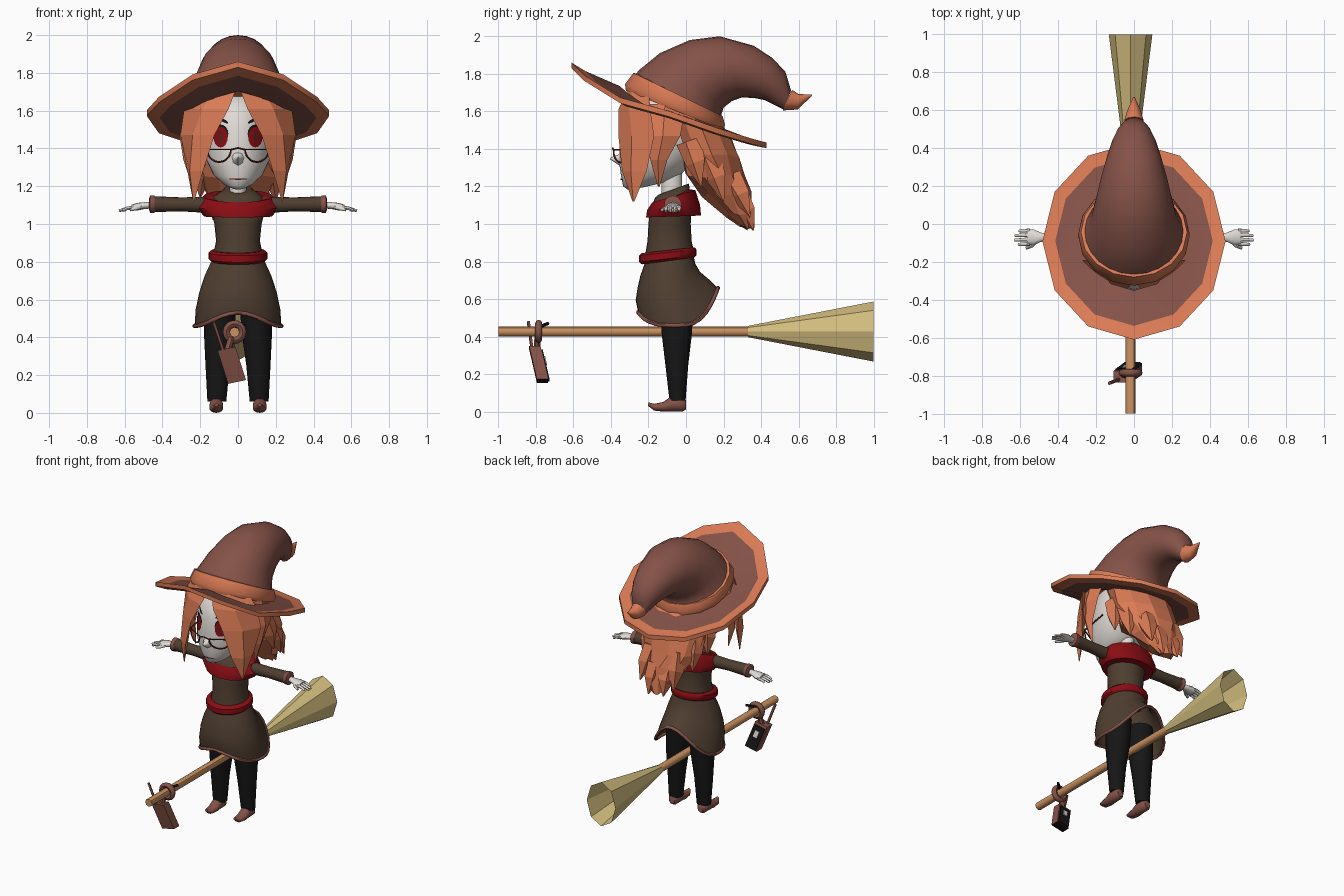
import bpy, bmesh, math, random
from mathutils import Vector
from mathutils.bvhtree import BVHTree

if "Cube" in bpy.data.objects:
    bpy.data.objects.remove(bpy.data.objects["Cube"])

random.seed(4)
TAU = 2 * math.pi


def material(name, r, g, b):
    m = bpy.data.materials.new(name)
    m.diffuse_color = (r, g, b, 1)
    m.use_nodes = True
    m.node_tree.nodes["Principled BSDF"].inputs["Base Color"].default_value = m.diffuse_color
    return m


HAT = material("hat brown", .235, .085, .065)
ORANGE = material("orange", .70, .195, .09)
DRESS = material("dress brown", .078, .048, .03)
RED = material("red", .25, .004, .007)
SKIN = material("pale skin", .74, .70, .66)
BLACK = material("black", .008, .008, .008)
WOOD = material("wood", .60, .29, .12)
STRAW = material("straw", .65, .51, .21)
DARK_RED = material("dark red", .11, .015, .012)


def finish(ob, mats, smooth):
    for m in mats:
        ob.data.materials.append(m)
    bm = bmesh.new()
    bm.from_mesh(ob.data)
    bmesh.ops.recalc_face_normals(bm, faces=bm.faces)
    bm.to_mesh(ob.data)
    bm.free()
    if smooth:
        bpy.ops.object.select_all(action='DESELECT')
        bpy.context.view_layer.objects.active = ob
        ob.select_set(True)
        bpy.ops.object.shade_smooth_by_angle(angle=math.radians(45))
    return ob


def mesh(name, verts, faces, mats, smooth=True):
    me = bpy.data.meshes.new(name)
    me.from_pydata([tuple(v) for v in verts], [], faces)
    ob = bpy.data.objects.new(name, me)
    bpy.context.collection.objects.link(ob)
    return finish(ob, mats, smooth)


def bridge(name, rings, mat, smooth=True, caps=True):
    """Skin a list of equal closed rings."""
    n = len(rings[0])
    verts = [p for r in rings for p in r]
    faces = [(i * n + k, i * n + (k + 1) % n, (i + 1) * n + (k + 1) % n, (i + 1) * n + k)
             for i in range(len(rings) - 1) for k in range(n)]
    if caps:
        faces += [tuple(range(n)), tuple(range(len(verts) - n, len(verts)))]
    return mesh(name, verts, faces, [mat], smooth)


def loft(name, rows, mat, n=20, smooth=True, caps=True, cx=0, jitter=0):
    """Rows: front y, z, back y, z, half width, optional centre x."""
    rings = []
    for row in rows:
        y0, z0, y1, z1, rx = row[:5]
        x0 = row[5] if len(row) > 5 else cx
        ring = []
        for k in range(n):
            a = TAU * k / n
            c = math.cos(a) / 2
            j = [random.uniform(-jitter, jitter) for _ in range(3)]
            ring.append((x0 + rx * math.sin(a) + j[0], (y0 + y1) / 2 + (y0 - y1) * c + j[1],
                         (z0 + z1) / 2 + (z0 - z1) * c + j[2]))
        rings.append(ring)
    return bridge(name, rings, mat, smooth, caps)


def tube(name, pts, r, mat, cyclic=False, r_end=None):
    cu = bpy.data.curves.new(name, 'CURVE')
    cu.dimensions = '3D'
    cu.bevel_depth = r
    cu.bevel_resolution = 2
    cu.use_fill_caps = True
    sp = cu.splines.new('POLY')
    sp.points.add(len(pts) - 1)
    for i, p in enumerate(pts):
        sp.points[i].co = (*p, 1)
        sp.points[i].radius = 1 if r_end is None else 1 + (r_end / r - 1) * i / (len(pts) - 1)
    sp.use_cyclic_u = cyclic
    ob = bpy.data.objects.new(name, cu)
    bpy.context.collection.objects.link(ob)
    bpy.ops.object.select_all(action='DESELECT')
    bpy.context.view_layer.objects.active = ob
    ob.select_set(True)
    bpy.ops.object.convert(target='MESH')
    return finish(bpy.context.view_layer.objects.active, [mat], True)


# Hat crown, tip and band
loft("hat_crown", [(-.29, 1.77, .2, 1.54, .275), (-.25, 1.82, .185, 1.57, .255), (-.14, 1.91, .2, 1.62, .225),
                   (.02, 1.98, .245, 1.655, .2), (.18, 2, .3, 1.675, .175), (.36, 1.95, .37, 1.67, .14),
                   (.46, 1.885, .42, 1.66, .115), (.53, 1.81, .47, 1.635, .085), (.56, 1.71, .52, 1.61, .05)], HAT, 24)
loft("hat_tip", [(.565, 1.715, .515, 1.605, .053), (.60, 1.692, .595, 1.61, .038), (.67, 1.69, .67, 1.682, .004)], ORANGE, 10)
loft("hat_band", [(-.32, 1.71, .2, 1.5, .28), (-.325, 1.745, .208, 1.53, .295), (-.28, 1.805, .195, 1.575, .28),
                  (-.26, 1.80, .18, 1.575, .25)], ORANGE, 16)

# Hat brim: tilted twelve-sided plate, drooping at the sides, with a coloured rim
DROP = [0, .04, .08, .045, .03, .01, 0]
rings = []
for s, dz in [(.5, -.02), (.86, -.015), (1, 0), (1, -.03), (.86, -.045), (.5, -.05)]:
    ring = []
    for k in range(12):
        a = TAU * k / 12
        y = -.09 - .52 * s * math.cos(a)
        ring.append((.483 * s * math.sin(a), y, 1.86 - .41 * (y + .61) - DROP[min(k, 12 - k)] * s + dz))
    rings.append(ring)
brim = bridge("hat_brim", rings, HAT, caps=False)
brim.data.materials.append(ORANGE)
for p in brim.data.polygons:
    if 1 <= p.index // 12 <= 3:
        p.material_index = 1

# Head, nose, neck
head = loft("head", [(-.31, 1.183, -.23, 1.195, .03), (-.335, 1.2, -.12, 1.22, .075), (-.345, 1.25, -.02, 1.27, .13),
                     (-.357, 1.33, .05, 1.35, .168), (-.352, 1.42, .1, 1.43, .18), (-.345, 1.52, .11, 1.52, .18),
                     (-.31, 1.62, .09, 1.6, .16), (-.2, 1.7, 0, 1.68, .09)], SKIN, 28)
loft("nose", [(-.34, 1.30, -.32, 1.42, .045), (-.375, 1.325, -.36, 1.37, .022), (-.405, 1.345, -.4, 1.355, .004)], SKIN, 8)
loft("neck", [(-.13, 1.1, -.02, 1.1, .045), (-.13, 1.28, -.02, 1.28, .045)], SKIN, 14)
face = BVHTree.FromPolygons([v.co.copy() for v in head.data.vertices], [tuple(p.vertices) for p in head.data.polygons])


def face_patch(name, cx, cz, rx, rz, mat, off, tilt=0):
    """Thin elliptical plate laid on the face."""
    verts = []
    for s in (0, .5, 1):
        for k in range(16 if s else 1):
            a = TAU * k / 16
            u, w = s * rx * math.cos(a), s * rz * math.sin(a)
            x, z = cx + u * math.cos(tilt) - w * math.sin(tilt), cz + u * math.sin(tilt) + w * math.cos(tilt)
            hit = face.ray_cast(Vector((x, -2, z)), Vector((0, 1, 0)))[0]
            verts.append((x, (hit.y if hit else -.25) - off, z))
    faces = [(0, 1 + k, 1 + (k + 1) % 16) for k in range(16)]
    faces += [(1 + k, 17 + k, 17 + (k + 1) % 16, 1 + (k + 1) % 16) for k in range(16)]
    mesh(name, verts, faces, [mat])


face_patch("mouth", 0, 1.238, .05, .004, DARK_RED, .007)
for s in (-1, 1):
    # Eyes, lashes, brows
    face_patch("eye_lash", s * .094, 1.478, .043, .049, BLACK, .004)
    face_patch("eye", s * .092, 1.46, .038, .055, RED, .007)
    face_patch("pupil", s * .092, 1.46, .014, .028, DARK_RED, .0095)
    face_patch("brow", s * .078, 1.548, .03, .008, BLACK, .007, s * .5)

    # Half-moon glasses
    def lens(x, z):
        return (s * x, -.385 + .6 * max(0, x - .04), z)
    rim = [lens(.1 - .063 * math.cos(math.pi * k / 10), 1.395 - .067 * math.sin(math.pi * k / 10)) for k in range(11)]
    tube("glasses_rim", rim, .005, DARK_RED, True)
    tube("glasses_arm", [lens(.163, 1.395), (s * .185, -.1, 1.41)], .005, DARK_RED)

    # Front and side hair locks: outer x, y, inner x, y, z
    for name, rows in (("front_lock", [(.2, -.2, 0, -.3, 1.74), (.285, -.19, .05, -.36, 1.61), (.305, -.17, .125, -.36, 1.47),
                                       (.268, -.21, .185, -.34, 1.28), (.237, -.275, .232, -.285, 1.12)]),
                       ("side_lock", [(.24, .0, .23, -.22, 1.64), (.285, -.03, .265, -.21, 1.47),
                                      (.27, -.1, .255, -.19, 1.34), (.24, -.14, .238, -.15, 1.2)])):
        rings = []
        for i, (xo, yo, xi, yi, z) in enumerate(rows):
            d = Vector((xo - xi, yo - yi, 0))
            nrm = Vector((d.y, -d.x, 0)).normalized() * min(.035, d.length * .3)
            mid = Vector(((xo + xi) / 2, (yo + yi) / 2, z))
            rings.append([(s * p[0], p[1], z) for p in ((xo, yo), mid + nrm, (xi, yi), mid - nrm * .5)])
        bridge(name, rings, ORANGE, False)
tube("glasses_bridge", [(-.038, -.385, 1.393), (0, -.39, 1.403), (.038, -.385, 1.393)], .005, DARK_RED)

# Back hair mass with pointed tufts
loft("back_hair", [(-.18, 1.71, .1, 1.61, .2), (-.12, 1.56, .23, 1.49, .25), (-.05, 1.4, .28, 1.36, .25),
                   (-.005, 1.26, .31, 1.26, .21), (.1, 1.15, .345, 1.16, .16), (.2, 1.05, .37, 1.06, .11),
                   (.3, .985, .355, .975, .05)], ORANGE, 11, False, jitter=.016)
for x, y, z, tx, ty, tz in ((-.17, .12, 1.34, -.2, .21, 1.14), (.17, .12, 1.34, .2, .2, 1.12), (-.1, .23, 1.24, -.13, .33, 1.02),
                            (.1, .23, 1.24, .13, .34, 1.04), (.04, .27, 1.14, .05, .36, .965), (-.05, .26, 1.14, -.07, .36, .98),
                            (-.19, .02, 1.42, -.23, .08, 1.22), (.19, .02, 1.42, .23, .08, 1.2)):
    loft("hair_tuft", [(y - .07, z, y + .07, z + .05, .06, x), ((y + ty) / 2 - .05, (z + tz) / 2, (y + ty) / 2 + .06, (z + tz) / 2 + .04, .055, (x + tx) / 2),
                       (ty - .004, tz, ty + .004, tz, .004, tx)], ORANGE, 5, False)

# Torso, belt, shoulder scarf, neckline
loft("torso", [(-.225, .79, .045, .84, .135), (-.205, .91, .03, .91, .116), (-.2, 1, .025, 1, .125),
               (-.19, 1.08, .03, 1.08, .145), (-.165, 1.14, .03, 1.15, .13), (-.14, 1.16, .01, 1.21, .07)], DRESS, 24)
loft("belt", [(-.235, .785, .045, .822, .142), (-.25, .797, .055, .833, .155), (-.25, .832, .055, .865, .155),
              (-.235, .845, .045, .876, .142)], RED, 24)
loft("scarf", [(-.165, 1.10, .02, 1.185, .11), (-.18, 1.115, .05, 1.18, .185), (-.207, 1.075, .075, 1.1, .218),
               (-.213, 1.035, .08, 1.045, .18)], RED, 16)
loft("neckline", [(-.175, 1.09, .02, 1.19, .105), (-.155, 1.15, .015, 1.215, .075), (-.145, 1.155, .0, 1.21, .06)], DRESS, 16)

# Skirt with a wavy hem, short at the back
N = 32
rings = []
for t, yf, yb, rx in ((0, -.22, .04, .138), (.25, -.243, .05, .178), (.5, -.258, .075, .206),
                      (.75, -.268, .125, .224), (1, -.255, .17, .23)):
    ring = []
    for k in range(N):
        a = TAU * k / N
        c = math.cos(a)
        top = .81 - .02 * c
        hem = .46 + .07 * max(0, c) ** 4 + .2 * max(0, -c) ** 3
        ring.append((rx * math.sin(a), (yf + yb) / 2 + (yf - yb) / 2 * c, top + (hem - top) * t))
    rings.append(ring)
bridge("skirt", rings, DRESS, caps=False)
tube("skirt_hem", rings[-1], .011, HAT, True)

for s in (-1, 1):
    # Sleeve, cuff, hand with fingers
    def along_x(name, rows, mat, n=16):
        bridge(name, [[(s * x, -.07 + ry * math.cos(TAU * k / n), z + rz * math.sin(TAU * k / n)) for k in range(n)]
                      for x, z, ry, rz in rows], mat)
    along_x("sleeve", [(.1, 1.1, .045, .045), (.3, 1.104, .038, .037), (.45, 1.105, .042, .042)], DRESS)
    along_x("cuff", [(.44, 1.105, .043, .043), (.445, 1.105, .047, .046), (.465, 1.105, .047, .046), (.471, 1.105, .03, .03)], HAT)
    along_x("palm", [(.45, 1.1, .02, .018), (.49, 1.098, .024, .018), (.53, 1.092, .042, .02), (.565, 1.086, .04, .016)], SKIN, 12)
    for i, tip in enumerate((.61, .63, .628, .605)):
        y = -.104 + i * .023
        tube("finger", [(s * .55, y, 1.088), (s * .59, y * 1.02, 1.082), (s * tip, y * 1.04, 1.07)], .011, SKIN, r_end=.007)
    tube("thumb", [(s * .51, -.085, 1.092), (s * .54, -.115, 1.082), (s * .57, -.128, 1.075)], .012, SKIN, r_end=.008)

    # Trouser leg and pointed shoe
    loft("leg", [(-.088, .06, -.002, .06, .05, s * .112), (-.11, .25, .012, .25, .064, s * .108),
                 (-.13, .42, .032, .42, .08, s * .1), (-.14, .62, .04, .62, .085, s * .09)], BLACK, 16)
    loft("shoe", [(0, .012, 0, .06, .022), (-.02, 0, -.015, .078, .036), (-.08, 0, -.085, .078, .037), (-.12, 0, -.12, .052, .037),
                  (-.17, .006, -.17, .042, .03), (-.203, .032, -.2, .05, .01)], HAT, 14, cx=s * .115)

# Broom
tube("broom_handle", [(-.018, -1, .427), (-.018, .36, .427)], .027, WOOD)
loft("broom_head", [(.33, .457, .33, .397, .03), (1, .587, 1, .267, .115)], STRAW, 8, smooth=False, caps=False, cx=-.018)

# Pouch hanging from the handle, with a dark back and a clasp
tube("pouch_ring", [(-.018 + .044 * math.cos(TAU * k / 14), -.785, .428 + .044 * math.sin(TAU * k / 14)) for k in range(14)], .019, HAT, True)
tube("pouch_strap", [(-.035, -.79, .4), (-.055, -.795, .33)], .018, HAT)
tube("pouch_stick", [(-.13, -.84, .48), (-.08, -.82, .33)], .009, HAT)
tube("pouch_pin", [(-.02, -.785, .45), (.035, -.735, .47)], .009, BLACK)


def pouch_point(u, v, w):
    return Vector((-.033, -.785, .252)) + Vector((.95, 0, .2)) * u + Vector((0, 1, 0)) * v + Vector((-.3, -.22, .95)) * w


def pouch_box(name, u, v0, v1, w0, w1, mats):
    vs = [pouch_point(a, b, c) for c in (w0, w1) for a, b in ((-u, v0), (u, v0), (u, v1), (-u, v1))]
    fs = [(0, 1, 2, 3), (4, 5, 6, 7), (0, 1, 5, 4), (1, 2, 6, 5), (2, 3, 7, 6), (3, 0, 4, 7)]
    return mesh(name, vs, fs, mats, False)


pouch = pouch_box("pouch", .05, -.03, .03, -.093, .093, [HAT, BLACK])
pouch.data.polygons[0].material_index = 1
pouch_box("pouch_back", .043, .03, .038, -.088, .075, [BLACK])
pouch_box("pouch_clasp", .016, .038, .044, .0, .045, [SKIN])
